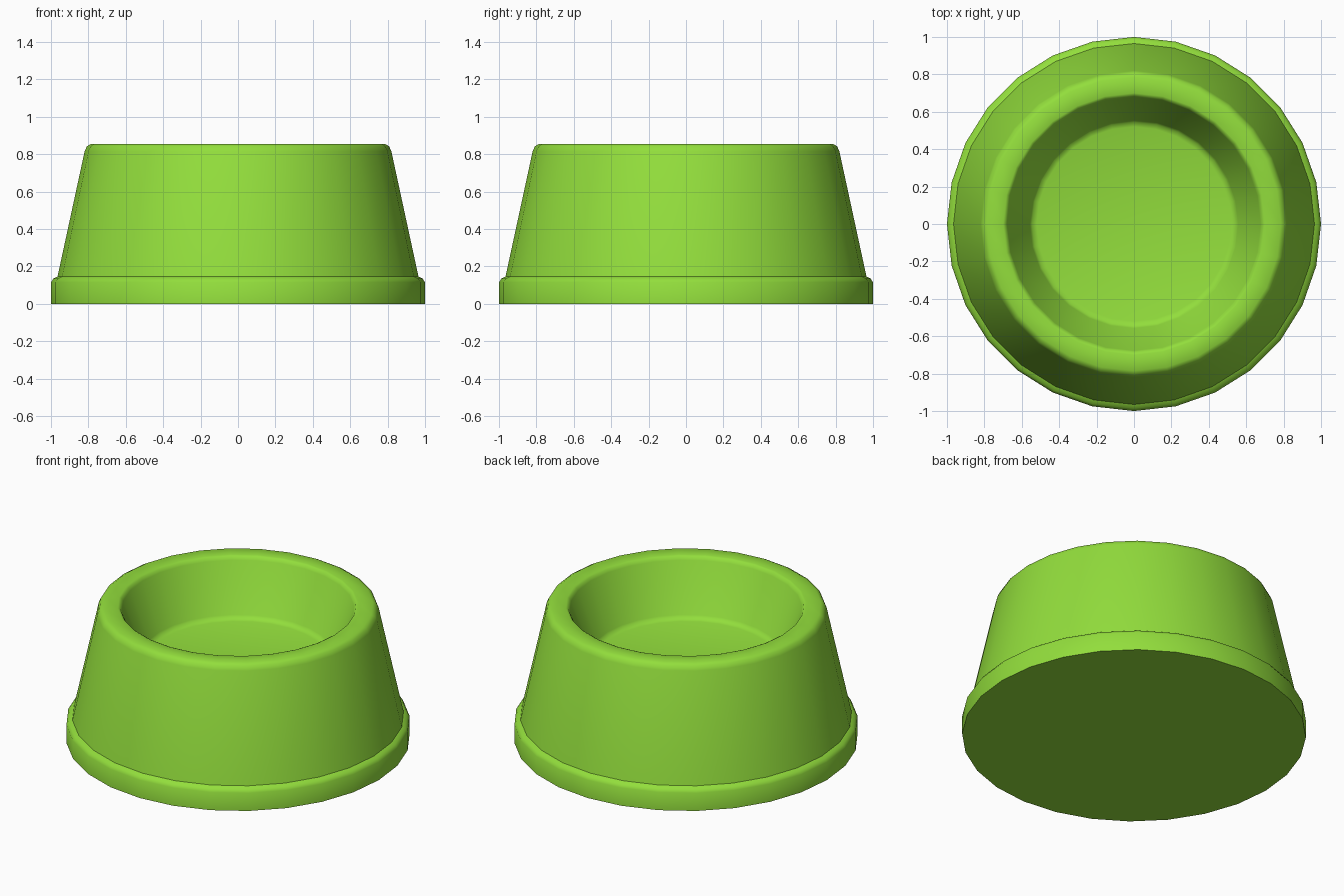
import bpy, bmesh, math

if "Cube" in bpy.data.objects:
    bpy.data.objects.remove(bpy.data.objects["Cube"])

SIDES = 28

green = bpy.data.materials.new("lime green")
green.diffuse_color = (0.29, 0.73, 0.045, 1)
green.use_nodes = True
green.node_tree.nodes["Principled BSDF"].inputs["Base Color"].default_value = green.diffuse_color


def lathe(name, profile, mat):
    """Spin an (radius, height) profile about z and cap both ends."""
    bm = bmesh.new()
    rings = []
    for r, z in profile:
        rings.append([bm.verts.new((r * math.cos(2 * math.pi * i / SIDES),
                                    r * math.sin(2 * math.pi * i / SIDES), z))
                      for i in range(SIDES)])
    for a, b in zip(rings, rings[1:]):
        for i in range(SIDES):
            j = (i + 1) % SIDES
            bm.faces.new((a[i], a[j], b[j], b[i]))
    bm.faces.new(list(reversed(rings[0])))
    bm.faces.new(rings[-1])
    me = bpy.data.meshes.new(name)
    bm.to_mesh(me)
    bm.free()
    me.materials.append(mat)
    ob = bpy.data.objects.new(name, me)
    bpy.context.collection.objects.link(ob)
    bpy.ops.object.select_all(action='DESELECT')
    ob.select_set(True)
    bpy.context.view_layer.objects.active = ob
    bpy.ops.object.shade_smooth_by_angle(angle=math.radians(40))
    return ob


# Bowl: foot flange, sloped wall, rounded rim, recessed dish
lathe("bowl", [
    (1.0, 0.0), (1.0, 0.115), (0.987, 0.135), (0.965, 0.145),
    (0.82, 0.815), (0.808, 0.842), (0.785, 0.855),
    (0.70, 0.855), (0.687, 0.849), (0.677, 0.83),
    (0.557, 0.535), (0.545, 0.518), (0.52, 0.51),
], green)
